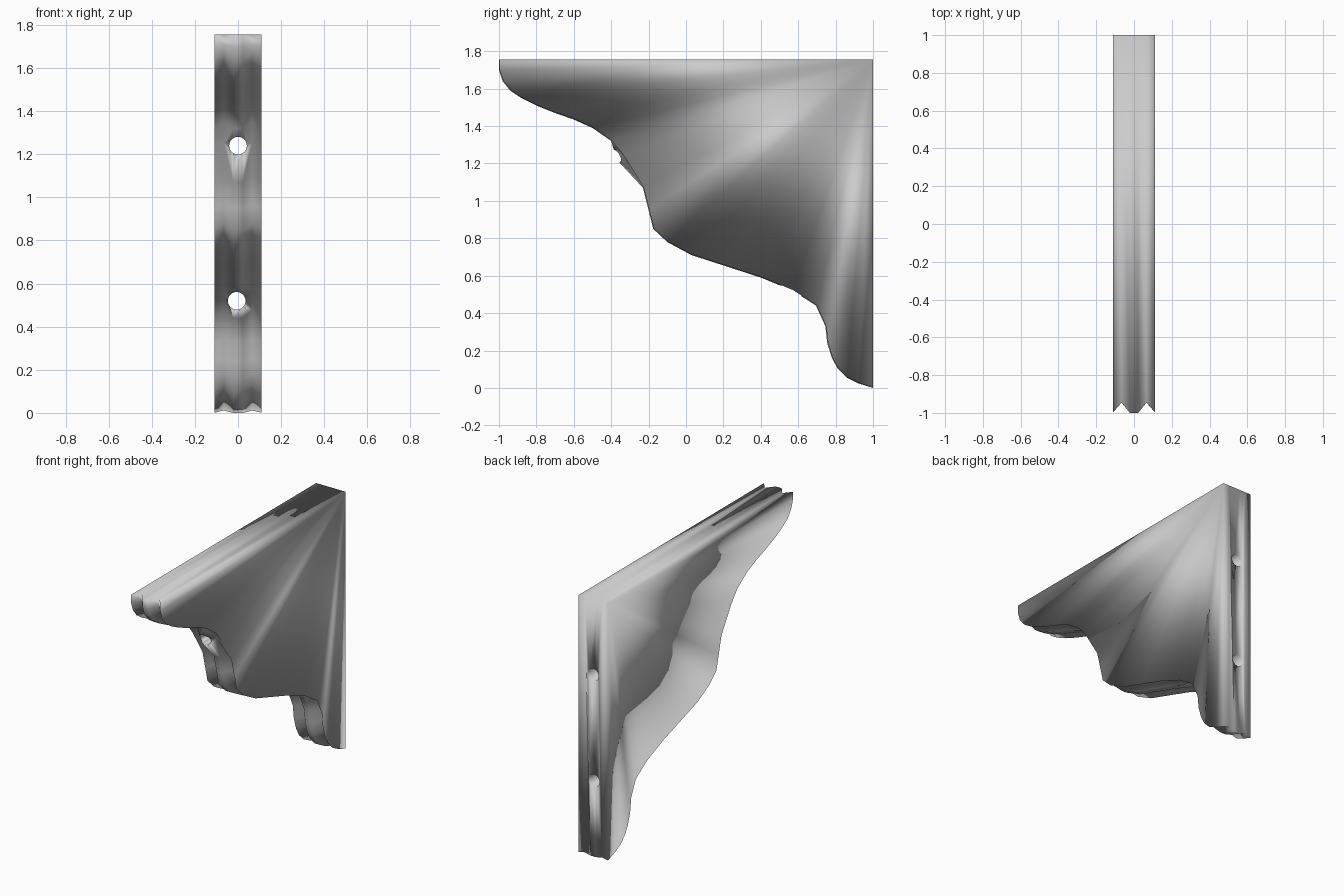
import bpy, bmesh, math
from mathutils import Vector

if "Cube" in bpy.data.objects:
    bpy.data.objects.remove(bpy.data.objects["Cube"])

# Front curve of the bracket in (y, z), from the top tip down to the wall foot
profile = [(-1, 1.755), (-1, 1.70), (-.98, 1.64), (-.94, 1.59), (-.88, 1.55),
           (-.80, 1.51), (-.70, 1.47), (-.60, 1.435), (-.50, 1.39), (-.40, 1.32),
           (-.37, 1.22), (-.23, 1.07), (-.20, .95), (-.175, .85), (-.10, .78),
           (.03, .71), (.20, .655), (.40, .59), (.57, .52), (.695, .44),
           (.745, .33), (.755, .24), (.78, .16), (.81, .105), (.86, .055),
           (.92, .025), (1, 0)]
P = [Vector(p) for p in profile]
last = len(P) - 1

# Cross-section across the width: (x, inset), two V grooves between three ridges
half = [(.022, 0), (.066, .055), (.11, .004)]
stations = [(-x, d) for x, d in reversed(half)] + half


def inset(i, d):
    """Profile point i moved into the body by d, kept on the top and back planes."""
    t = (P[min(i + 1, last)] - P[max(i - 1, 0)]).normalized()
    n = Vector((-t.y, t.x))
    if i == 0:
        n = Vector((1, 0))
    elif i == last:
        n = Vector((0, .2))
    return P[i] + n * d


bm = bmesh.new()
rows = []
for x, d in stations:
    row = []
    for i in range(len(P)):
        # outer edges are cut back below the upper nose
        extra = .04 if abs(x) > .1 and i == 10 else 0
        q = inset(i, d + extra)
        row.append(bm.verts.new((x, q.x, q.y)))
    row.append(bm.verts.new((x, 1, 1.755)))
    rows.append(row)

# Grooved front, flat top and flat back
n = len(rows[0])
for a, b in zip(rows, rows[1:]):
    for i in range(n):
        j = (i + 1) % n
        bm.faces.new((a[i], b[i], b[j], a[j]))
# Flat sides, fanned from the top back corner
for row in (rows[0], rows[-1]):
    for i in range(last):
        bm.faces.new((row[-1], row[i], row[i + 1]))
bmesh.ops.recalc_face_normals(bm, faces=bm.faces)
mesh = bpy.data.meshes.new("bracket_body")
bm.to_mesh(mesh)
bm.free()
body = bpy.data.objects.new("bracket_body", mesh)
bpy.context.collection.objects.link(body)

# Two screw holes running through to the wall
for k, (x, z) in enumerate([(0, 1.24), (-.006, .52)]):
    bpy.ops.mesh.primitive_cylinder_add(vertices=24, radius=.041, depth=3,
                                        location=(x, 0, z), rotation=(math.pi / 2, 0, 0))
    cutter = bpy.context.object
    cutter.name = f"screw_hole_cutter_{k + 1}"
    bpy.ops.object.shade_smooth()
    cutter.hide_render = True
    cutter.hide_set(True)
    mod = body.modifiers.new(f"screw_hole_{k + 1}", 'BOOLEAN')
    mod.operation = 'DIFFERENCE'
    mod.solver = 'EXACT'
    mod.object = cutter

# Soft shading all over, edges included
bpy.ops.object.select_all(action='DESELECT')
body.select_set(True)
bpy.context.view_layer.objects.active = body
bpy.ops.object.shade_smooth()
